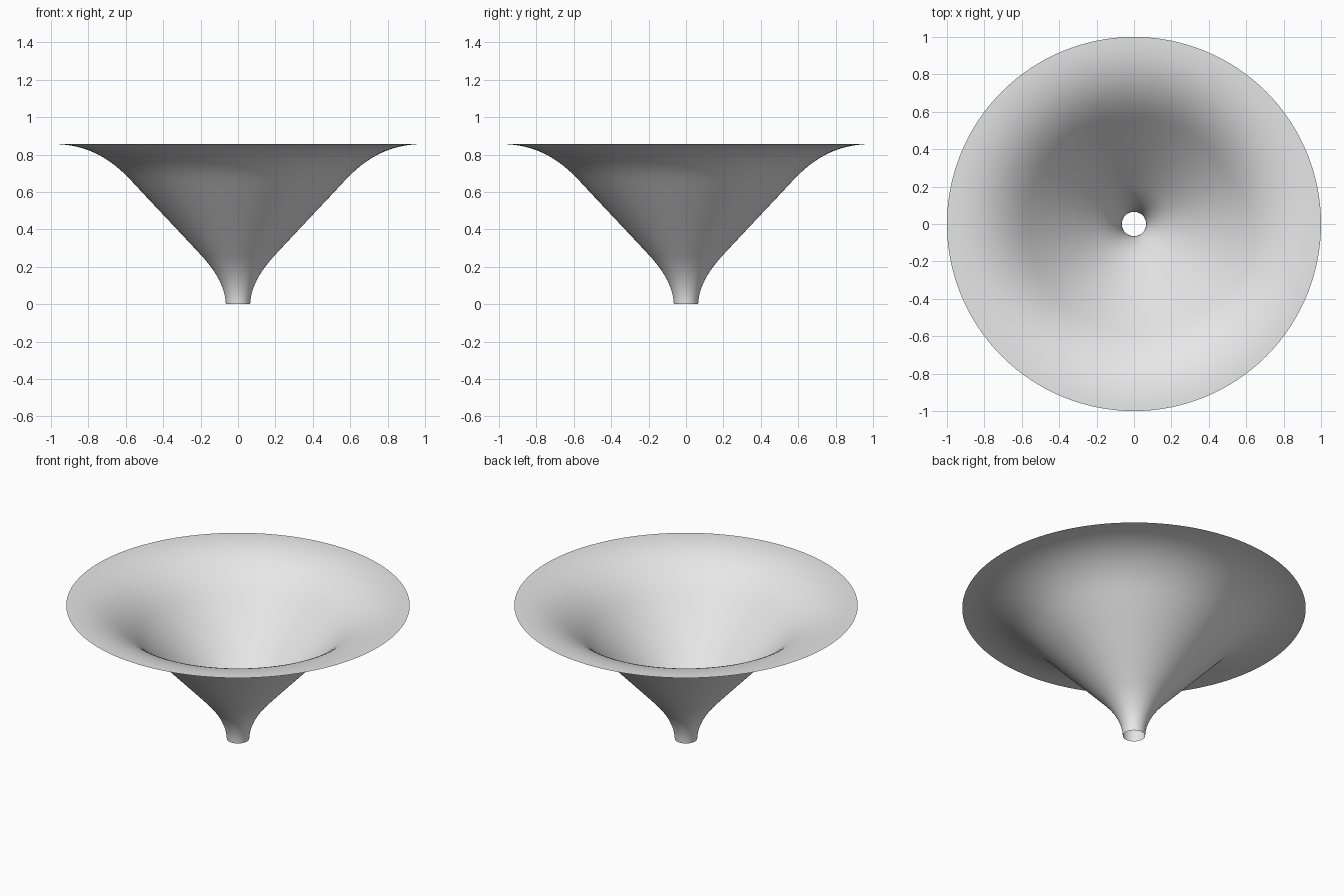
import bpy
import bmesh
import math
from mathutils import Vector
from mathutils.geometry import interpolate_bezier

cube = bpy.data.objects.get("Cube")
if cube:
    bpy.data.objects.remove(cube, do_unlink=True)

# One plain grey for the whole shell
grey = bpy.data.materials.new("light grey")
grey.use_nodes = True
colour = (0.8, 0.8, 0.8, 1.0)
grey.diffuse_color = colour
grey.node_tree.nodes["Principled BSDF"].inputs["Base Color"].default_value = colour


def curve(points, steps):
    """Points along a cubic curve given as (radius, height) controls."""
    return interpolate_bezier(*[Vector((r, 0, z)) for r, z in points], steps)


# Profile: upright spout, nearly straight cone, flat flared rim
spout = curve([(0.065, 0), (0.068, 0.10), (0.13, 0.19), (0.20, 0.265)], 14)
cone = curve([(0.20, 0.265), (0.32, 0.395), (0.45, 0.53), (0.57, 0.66)], 10)
rim = curve([(0.57, 0.66), (0.70, 0.80), (0.83, 0.857), (1.0, 0.857)], 18)
profile = spout + cone[1:] + rim[1:]

# Turn the profile into an open, thin shell
bm = bmesh.new()
verts = [bm.verts.new(p) for p in profile]
edges = [bm.edges.new(pair) for pair in zip(verts, verts[1:])]
bmesh.ops.spin(bm, geom=verts + edges, cent=(0, 0, 0), axis=(0, 0, 1),
               angle=math.tau, steps=128, use_merge=True)
bmesh.ops.remove_doubles(bm, verts=bm.verts[:], dist=0.0001)

# Face the shell outwards
bm.normal_update()
inward = [f for f in bm.faces
          if f.normal.dot(f.calc_center_median() * Vector((1, 1, 0)) - Vector((0, 0, 1))) < 0]
bmesh.ops.reverse_faces(bm, faces=inward)
for face in bm.faces:
    face.smooth = True

mesh = bpy.data.meshes.new("funnel")
bm.to_mesh(mesh)
bm.free()
mesh.materials.append(grey)
funnel = bpy.data.objects.new("funnel", mesh)
bpy.context.collection.objects.link(funnel)
